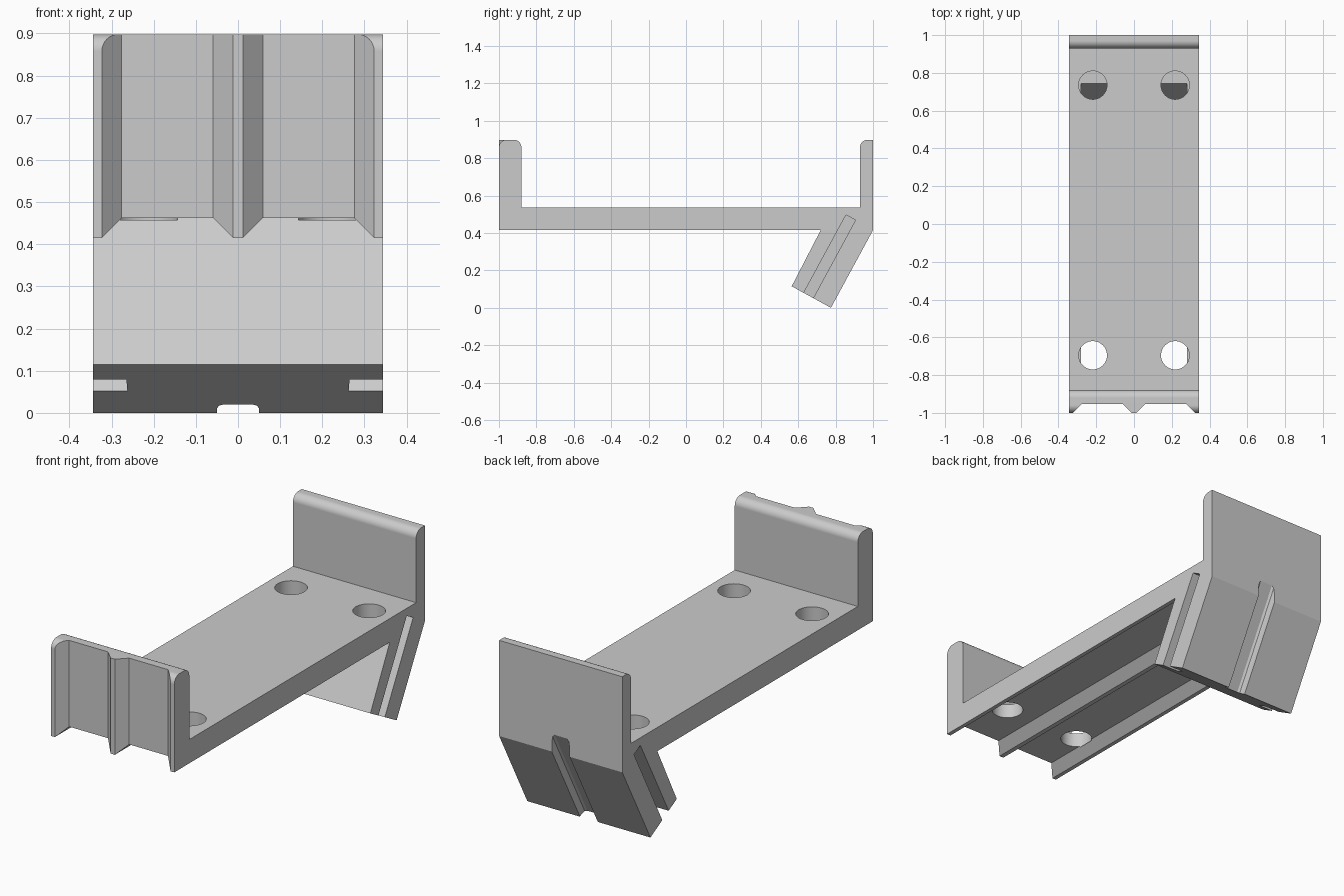
import bpy, bmesh, math
from mathutils import Matrix

cube = bpy.data.objects.get("Cube")
if cube:
    bpy.data.objects.remove(cube, do_unlink=True)

grey = bpy.data.materials.new("light grey")
grey.use_nodes = True
COLOUR = (0.6, 0.6, 0.6, 1)
grey.diffuse_color = COLOUR
grey.node_tree.nodes["Principled BSDF"].inputs["Base Color"].default_value = COLOUR

HALF = 0.344                     # half width
BOTTOM, DECK, TOP = 0.415, 0.535, 0.898
POCKET = 0.047                   # depth of the channels between ribs
ROUND = 0.04
LEG_Y, LEG_SLOPE = 0.72, 0.517   # front face of the leg where it meets the deck


def prism(name, points, axis, lo, hi):
    """Extrude a 2D outline along the given axis."""
    place = {"x": lambda u, v, t: (t, u, v),
             "y": lambda u, v, t: (u, t, v),
             "z": lambda u, v, t: (u, v, t)}[axis]
    bm = bmesh.new()
    a, b = ([bm.verts.new(place(u, v, t)) for u, v in points] for t in (lo, hi))
    bm.faces.new(a)
    bm.faces.new(b[::-1])
    n = len(points)
    for i in range(n):
        j = (i + 1) % n
        bm.faces.new((a[i], b[i], b[j], a[j]))
    bmesh.ops.recalc_face_normals(bm, faces=bm.faces)
    mesh = bpy.data.meshes.new(name)
    bm.to_mesh(mesh)
    bm.free()
    mesh.materials.append(grey)
    obj = bpy.data.objects.new(name, mesh)
    bpy.context.collection.objects.link(obj)
    return obj


def arc(cy, cz, r, start, end, steps=8):
    angles = [math.radians(start + (end - start) * i / steps) for i in range(steps + 1)]
    return [(cy + r * math.cos(a), cz + r * math.sin(a)) for a in angles]


def cut(target, tool):
    mod = target.modifiers.new("cut", "BOOLEAN")
    mod.operation, mod.solver, mod.object = "DIFFERENCE", "EXACT", tool
    bpy.context.view_layer.objects.active = target
    bpy.ops.object.modifier_apply(modifier=mod.name)
    bpy.data.objects.remove(tool, do_unlink=True)


# Deck with a slanted leg and upright end plates, rounded along their inner tops
outline = [(-1, BOTTOM), (LEG_Y, BOTTOM), (0.565, 0.115), (0.775, 0), (1, BOTTOM), (1, TOP)]
outline += arc(0.93 + ROUND, TOP - ROUND, ROUND, 90, 180)
outline += [(0.93, DECK), (-0.88, DECK)]
outline += arc(-0.88 - ROUND, TOP - ROUND, ROUND, 0, 90)
outline += [(-1, TOP)]
bracket = prism("bracket", outline, "x", -HALF, HALF)

for side in (-1, 1):
    # Flared channels under the deck and up the front plate, leaving ribs
    inner, outer, e = 0.012, 0.323, 0.01

    def channel(start):
        return [(side * (inner - e), start - e),
                (side * (outer + e), start - e),
                (side * (outer - POCKET), start + POCKET),
                (side * (inner + POCKET), start + POCKET)]

    # The deck channel ends flush with the slanted face of the leg
    deck_channel = prism("deck_channel", channel(BOTTOM), "y", -1.1, LEG_Y)
    for v in deck_channel.data.vertices:
        if v.co.y > 0:
            v.co.y = LEG_Y + 0.001 + (v.co.z - BOTTOM) * LEG_SLOPE
    cut(bracket, deck_channel)
    cut(bracket, prism("front_channel", channel(-1), "z", 0.3, 1.0))

    # Rounded tops of the outer ribs
    corner = arc(-1 + ROUND, TOP - ROUND, ROUND, 180, 90)
    corner += [(-1 + ROUND, TOP + 0.05), (-1.05, TOP + 0.05), (-1.05, TOP - ROUND)]
    cut(bracket, prism("rib_rounding", corner, "x", *sorted((side * 0.2, side * 0.4))))

    # Screw holes
    for y in (-0.695, 0.735):
        ring = arc(side * 0.218, y, 0.075, 0, 360, 40)[:-1]
        cut(bracket, prism("screw_hole", ring, "z", BOTTOM + POCKET - 0.004, 0.6))

# Slots in both sides of the leg, and a groove down its back
lean = Matrix.Translation((0, 0.775, 0)) @ Matrix.Rotation(-math.atan2(0.225, 0.415), 4, "X")
for side in (-1, 1):
    slot = prism("side_slot", [(side * 0.4, -0.166), (side * 0.265, -0.166),
                               (side * 0.262, -0.108), (side * 0.4, -0.108)], "z", -0.1, 0.475)
    slot.data.transform(lean)
    cut(bracket, slot)
groove = prism("back_groove", [(-0.05, 0.08), (-0.05, -0.022), (-0.045, -0.036), (-0.034, -0.042),
                               (0.034, -0.042), (0.045, -0.036), (0.05, -0.022), (0.05, 0.08)],
               "z", -0.1, 0.9)
groove.data.transform(lean)
cut(bracket, groove)

# Smooth rounded edges, keep the rest crisp
bpy.ops.object.select_all(action="DESELECT")
bracket.select_set(True)
bpy.context.view_layer.objects.active = bracket
bpy.ops.object.shade_smooth_by_angle(angle=math.radians(25))
weighted = bracket.modifiers.new("weighted_normals", "WEIGHTED_NORMAL")
weighted.keep_sharp = True
